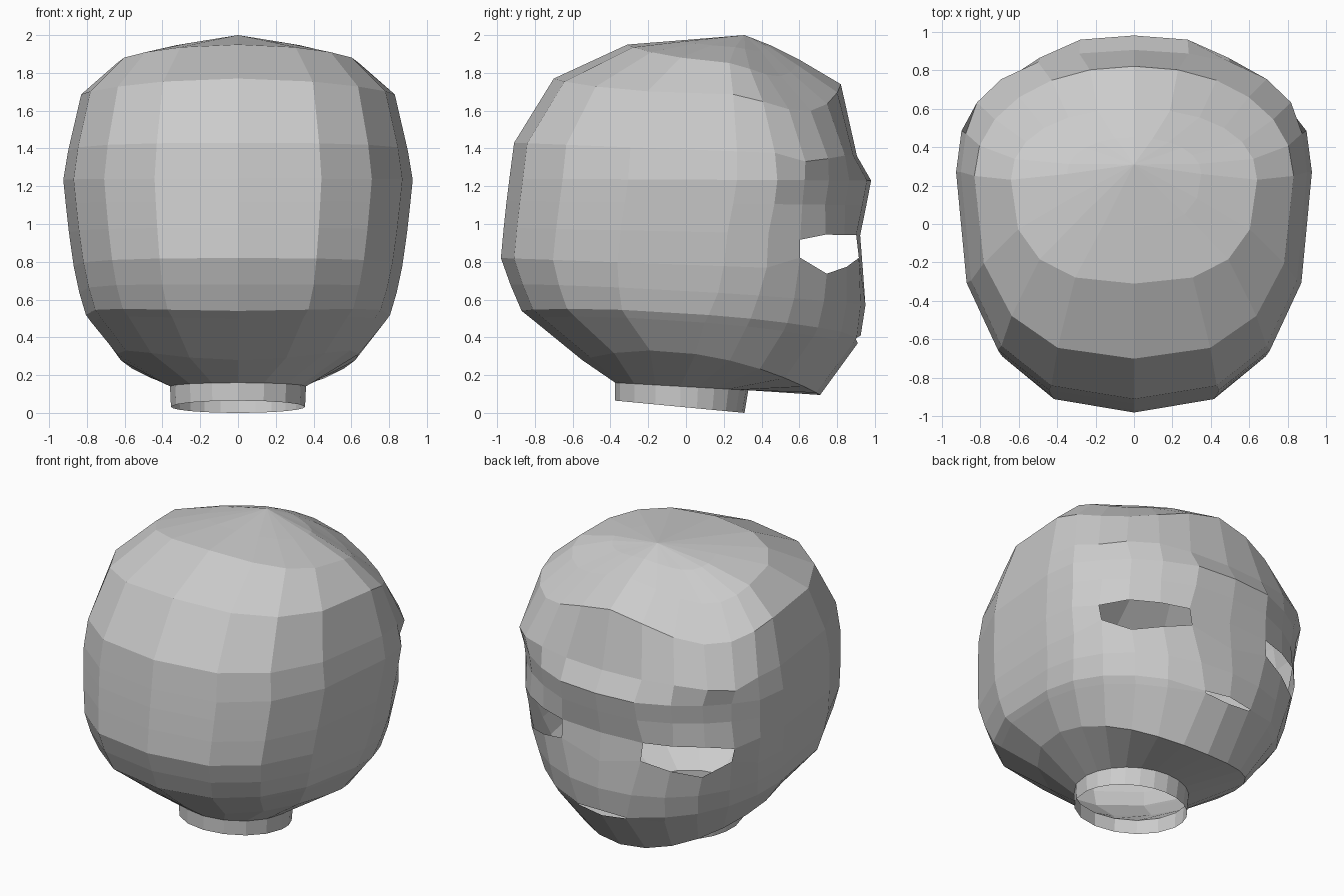
import bpy, bmesh
from math import sin, cos, radians

if "Cube" in bpy.data.objects:
    bpy.data.objects.remove(bpy.data.objects["Cube"])

# Ring angles for one half: fine steps across the face (+y), coarser round the back
HALF = [0, 15, 30, 45, 60, 75, 90, 112.5, 135, 157.5, 180]
KS = list(range(0, 11)) + list(range(-9, 0))


def ring(yb, zb, yf, zf, w, yc, sag=0.0, n=2.25, nb=2.6, tweak=None, corner=0.0):
    """Tilted superellipse ring: back and front points, half width, side and corner drop."""
    pts = []
    for k in KS:
        a = radians(HALF[abs(k)])
        front = HALF[abs(k)] <= 90
        e = 2 / (n if front else nb)
        s, c = abs(sin(a)) ** e, abs(cos(a)) ** e
        y = yc + ((yf if front else yb) - yc) * c
        z = zb + (zf - zb) * (y - yb) / (yf - yb) - sag * s * s
        if front:
            z -= corner * abs(sin(2 * a)) ** 1.5
        dx, dy, dz = (tweak or {}).get(abs(k), (0, 0, 0))
        x = w * s + dx
        pts.append(((x if k >= 0 else -x) if k not in (0, 10) else 0, y + dy, z + dz))
    return pts


def loft(name, rings, holes=(), apex=None):
    """Skin rings into an open shell; holes are (ring, segment) faces left out."""
    bm = bmesh.new()
    vs = [[bm.verts.new(p) for p in r] for r in rings]
    m = len(KS)
    for i in range(len(vs) - 1):
        for j in range(m):
            if (i, j) in holes:
                continue
            q = (j + 1) % m
            bm.faces.new((vs[i][j], vs[i + 1][j], vs[i + 1][q], vs[i][q]))
    if apex:
        top = bm.verts.new(apex)
        for j in range(m):
            bm.faces.new((vs[-1][j], top, vs[-1][(j + 1) % m]))
    bmesh.ops.recalc_face_normals(bm, faces=bm.faces)
    mesh = bpy.data.meshes.new(name)
    bm.to_mesh(mesh)
    bm.free()
    obj = bpy.data.objects.new(name, mesh)
    bpy.context.collection.objects.link(obj)
    return obj


# Neck collar, open below
loft("neck", [
    ring(-.375, .065, .31, .0, .355, -.03, n=2, nb=2),
    ring(-.375, .16, .33, .12, .36, -.03, n=2, nb=2),
])

# Local shaping of the mouth corners, eye rims, sockets and brow
lip_low = {0: (0, .005, .005), 1: (-.04, .02, .018)}
lip_up = {0: (0, 0, 0), 1: (-.04, .005, -.018)}
eye_low = {1: (.03, 0, .07), 2: (0, 0, .02), 3: (0, 0, -.02), 4: (0, 0, .06)}
eye_up = {1: (.03, 0, 0), 4: (0, 0, -.03)}
socket = {2: (-.01, -.03, 0), 3: (-.025, -.035, 0), 4: (-.03, -.02, 0)}
brow = {2: (-.01, -.03, 0), 3: (-.025, -.035, 0), 4: (-.03, -.025, 0)}
hairline = {2: (.0, .01, 0), 3: (.02, .01, -.02), 4: (.02, .01, -.04)}

rings = [
    ring(-.375, .16, .33, .12, .36, -.03, n=2, nb=2),         # neck opening
    ring(-.55, .28, .71, .095, .64, .05, -.12, 2.1, 2.1),     # jaw base
    ring(-.82, .50, .905, .365, .775, .10, -.05, 2.1, 2.4, lip_low),
    ring(-.87, .54, .925, .41, .805, .12, -.05, 2.1, 2.5, lip_up),
    ring(-.93, .68, .95, .57, .84, .17, -.02, 2.1),           # cheeks
    ring(-.98, .82, .937, .75, .87, .20, 0, 2.3, 2.6, eye_low),
    ring(-.965, .98, .922, .94, .895, .22, 0, 2.3, 2.6, eye_up),
    ring(-.95, 1.12, .955, 1.10, .912, .25, 0, 2.3, 2.6, socket),
    ring(-.935, 1.24, .98, 1.23, .925, .27, 0, 2.25, 2.6, brow),
    ring(-.91, 1.43, .905, 1.36, .90, .27, 0, 2.35, 2.6, hairline),
    ring(-.70, 1.77, .82, 1.74, .83, .25, .065, 2.1, 2.6, corner=.11),  # crown
    ring(-.31, 1.95, .60, 1.87, .64, .23, .05, 2.2, 2.6, corner=.07),
    ring(-.02, 1.973, .45, 1.945, .35, .26, .02, 2.1, 2.4, corner=.02),
]

# Openings: mouth slit either side of the centre, one eye per side
mouth = {(2, 0), (2, 19)}
eyes = {(5, j) for j in (1, 2, 3, 16, 17, 18)}
loft("head", rings, mouth | eyes, apex=(0, .31, 2.0))
